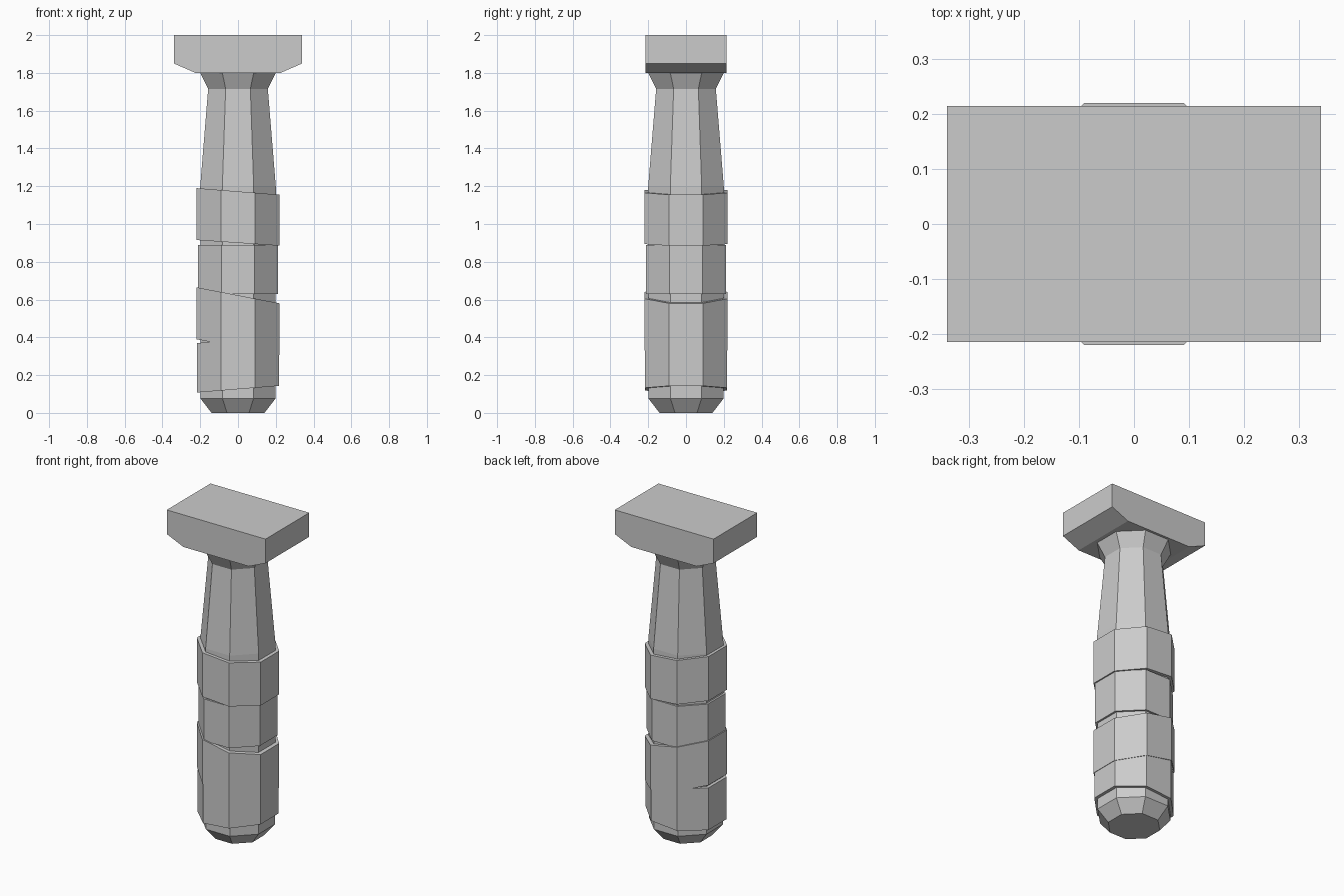
import bpy, bmesh, math

SIDES = 8

cube = bpy.data.objects.get("Cube")
if cube:
    bpy.data.objects.remove(cube, do_unlink=True)

grey = bpy.data.materials.new("plain grey")
grey.use_nodes = True
grey.diffuse_color = (0.6, 0.6, 0.6, 1)
grey.node_tree.nodes["Principled BSDF"].inputs["Base Color"].default_value = (0.6, 0.6, 0.6, 1)


def finish(name, bm):
    bmesh.ops.recalc_face_normals(bm, faces=bm.faces)
    mesh = bpy.data.meshes.new(name)
    bm.to_mesh(mesh)
    bm.free()
    mesh.materials.append(grey)
    bpy.context.collection.objects.link(bpy.data.objects.new(name, mesh))


def octagon_loft(name, rings):
    """Each ring: distance to the flats, height at -x side, height at +x side."""
    bm = bmesh.new()
    loops = []
    for apothem, z_left, z_right in rings:
        radius = apothem / math.cos(math.pi / SIDES)
        loop = []
        for i in range(SIDES):
            a = (i + 0.5) * math.tau / SIDES
            x, y = radius * math.cos(a), radius * math.sin(a)
            t = (x / apothem + 1) / 2
            loop.append(bm.verts.new((x, y, z_left + (z_right - z_left) * t)))
        loops.append(loop)
    for low, high in zip(loops, loops[1:]):
        for i in range(SIDES):
            j = (i + 1) % SIDES
            bm.faces.new((low[i], low[j], high[j], high[i]))
    bm.faces.new(loops[0][::-1])
    bm.faces.new(loops[-1])
    finish(name, bm)


# Tapered handle with a chamfered butt and flared neck
handle = [(0.14, 0), (0.198, 0.075), (0.2, 1.2), (0.158, 1.715), (0.2, 1.8)]
octagon_loft("handle", [(r, z, z) for r, z in handle])

# Tilted grip wraps: flat distance, bottom left/right, top left/right
wraps = {
    "upper_wrap": (0.22, 0.915, 0.885, 1.19, 1.155),
    "upper_middle_wrap": (0.211, 0.63, 0.63, 0.89, 0.89),
    "lower_middle_wrap": (0.22, 0.39, 0.305, 0.665, 0.58),
    "lower_wrap": (0.216, 0.108, 0.143, 0.37, 0.4),
}
for name, (r, low_l, low_r, top_l, top_r) in wraps.items():
    octagon_loft(name, [(r, low_l, low_r), (r, top_l, top_r)])

# Block pommel with chamfered underside ends
bm = bmesh.new()
half = [(0.225, 1.8), (0.34, 1.85), (0.34, 2.0)]
outline = half + [(-x, z) for x, z in reversed(half)]
face = bm.faces.new([bm.verts.new((x, -0.215, z)) for x, z in outline])
extruded = bmesh.ops.extrude_face_region(bm, geom=[face])["geom"]
bmesh.ops.translate(bm, vec=(0, 0.43, 0), verts=[v for v in extruded if isinstance(v, bmesh.types.BMVert)])
finish("pommel_block", bm)
